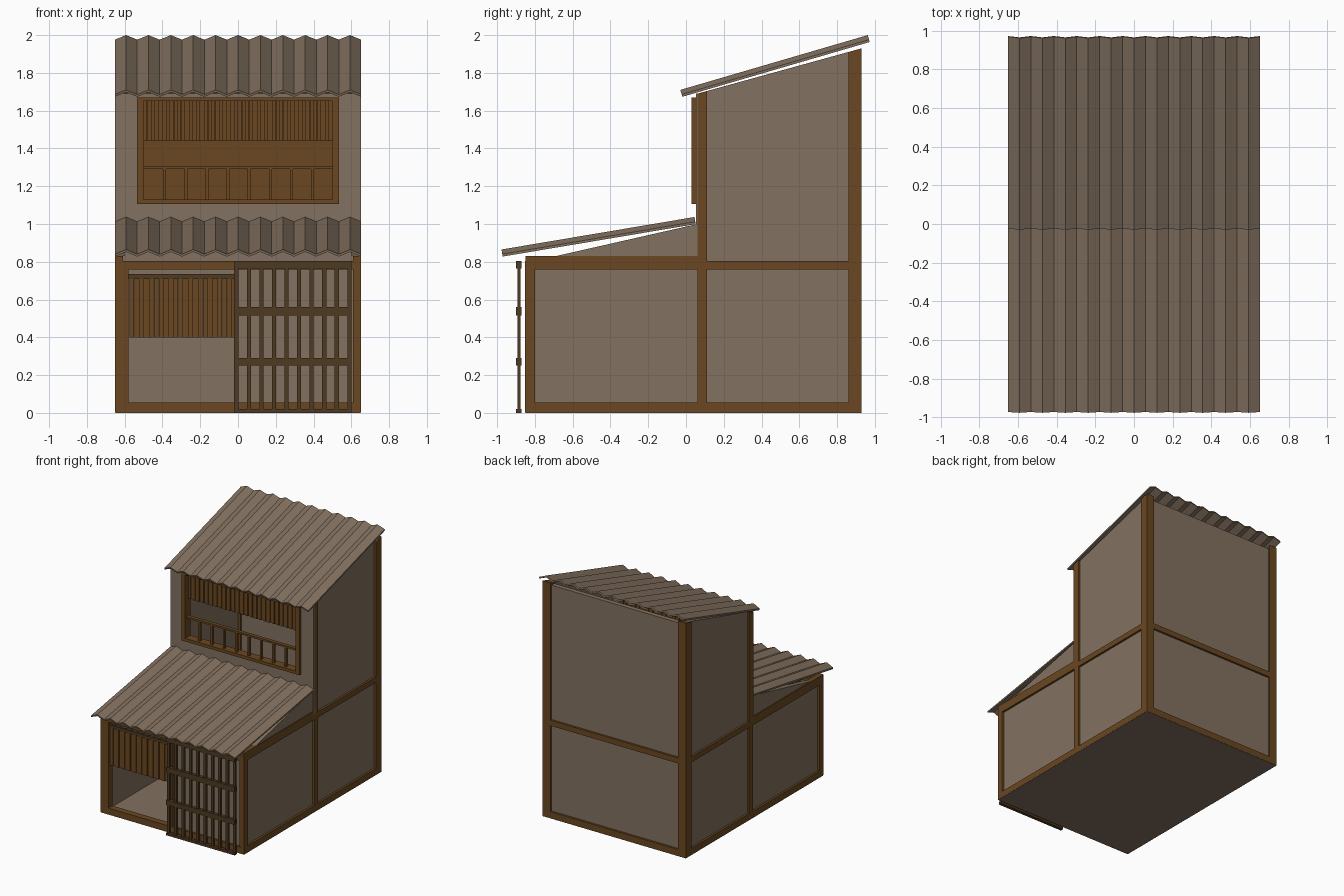
import bpy, bmesh, math

if "Cube" in bpy.data.objects:
    bpy.data.objects.remove(bpy.data.objects["Cube"])


def material(name, col):
    m = bpy.data.materials.new(name)
    m.diffuse_color = (*col, 1)
    m.use_nodes = True
    m.node_tree.nodes["Principled BSDF"].inputs["Base Color"].default_value = m.diffuse_color
    return m


PLASTER = material("taupe_plaster", (0.225, 0.165, 0.115))
WOOD = material("brown_wood", (0.142, 0.063, 0.015))
DARK = material("dark_wood", (0.078, 0.043, 0.015))


def finish(name, bm, mat):
    bmesh.ops.recalc_face_normals(bm, faces=bm.faces)
    me = bpy.data.meshes.new(name)
    bm.to_mesh(me)
    bm.free()
    me.materials.append(mat)
    ob = bpy.data.objects.new(name, me)
    bpy.context.scene.collection.objects.link(ob)
    return ob


def add_prism(bm, prof, x0, x1):
    """Side profile of (y, z) points extruded along x."""
    a = [bm.verts.new((x0, y, z)) for y, z in prof]
    b = [bm.verts.new((x1, y, z)) for y, z in prof]
    bm.faces.new(a)
    bm.faces.new(b[::-1])
    n = len(prof)
    for i in range(n):
        j = (i + 1) % n
        bm.faces.new((a[i], b[i], b[j], a[j]))


def rect(y0, y1, z0, z1):
    return [(y0, z0), (y1, z0), (y1, z1), (y0, z1)]


def boxes(name, mat, *dims):
    """Boxes given as x0, x1, y0, y1, z0, z1."""
    bm = bmesh.new()
    for x0, x1, y0, y1, z0, z1 in dims:
        add_prism(bm, rect(y0, y1, z0, z1), x0, x1)
    return finish(name, bm, mat)


def sides(name, mat, prof, xi, xo):
    """One profile on both side walls."""
    bm = bmesh.new()
    add_prism(bm, prof, xi, xo)
    add_prism(bm, prof, -xo, -xi)
    return finish(name, bm, mat)


def wall_top(y):
    return 1.69 + (y - 0.06) * 0.24 / 0.87


# floor slab
boxes("floor", PLASTER, (-0.649, 0.649, -0.849, 0.929, 0, 0.03))

# side frames
sides("front_post_side", WOOD, rect(-0.85, -0.80, 0.003, 0.83), 0.61, 0.65)
sides("middle_post", WOOD, [(0.06, 0.003), (0.11, 0.003), (0.11, wall_top(0.11)), (0.06, 1.69)], 0.61, 0.65)
sides("back_post", WOOD, [(0.86, 0.003), (0.93, 0.003), (0.93, 1.93), (0.86, wall_top(0.86))], 0.58, 0.65)
sides("sill_beam", WOOD, rect(-0.80, 0.86, 0.003, 0.055), 0.61, 0.65)
sides("front_side_beam", WOOD, rect(-0.80, 0.06, 0.76, 0.83), 0.61, 0.65)
sides("rear_side_beam", WOOD, rect(0.11, 0.86, 0.76, 0.805), 0.61, 0.65)

# side wall panels, set back from the frame
sides("front_side_panel", PLASTER, rect(-0.80, 0.09, 0.03, 0.79), 0.60, 0.633)
sides("rear_side_panel", PLASTER, [(0.09, 0.03), (0.88, 0.03), (0.88, wall_top(0.88)), (0.09, wall_top(0.09))], 0.60, 0.633)
sides("porch_gable", PLASTER, [(-0.69, 0.83), (0.06, 0.83), (0.06, 1.0)], 0.60, 0.643)

# back wall
boxes("back_panel", PLASTER, (-0.6, 0.6, 0.875, 0.913, 0.03, 1.905))
boxes("back_beams", WOOD, (-0.58, 0.58, 0.89, 0.93, 0.003, 0.055), (-0.58, 0.58, 0.89, 0.93, 0.76, 0.805))
boxes("inner_wood_lining", WOOD, (-0.6, 0.6, 0.867, 0.875, 1.05, 1.88))

# ground floor front
boxes("front_frame", WOOD,
      (-0.65, -0.58, -0.852, -0.80, 0.003, 0.805),
      (0.635, 0.65, -0.852, -0.80, 0.003, 0.805),
      (-0.58, 0.635, -0.852, -0.80, 0.003, 0.055),
      (-0.58, 0.635, -0.852, -0.80, 0.76, 0.805),
      (-0.02, 0.0, -0.852, -0.80, 0.055, 0.76))
boxes("front_panel", PLASTER, (0.0, 0.635, -0.835, -0.805, 0.055, 0.76))

# lattice door standing in front
bars = [(-0.02 + i * 0.0665, 0.002 + i * 0.0665, -0.893, -0.875, 0, 0.80) for i in range(10)]
rails = [(-0.022, 0.60, -0.90, -0.872, a, b)
         for a, b in ((0, 0.02), (0.25, 0.29), (0.515, 0.56), (0.765, 0.803))]
boxes("lattice_door", DARK, *bars, *rails)


# hanging slat blinds
def blind(name, x0, x1, y, z0, z1, n):
    p = (x1 - x0) / n
    slats = []
    for i in range(n):
        d = 0.008 * (i % 2)
        slats.append((x0 + i * p, x0 + (i + 0.97) * p, y + d, y + d + 0.01, z0, z1))
    boxes(name, WOOD, *slats)


blind("door_blind", -0.575, -0.005, -0.835, 0.40, 0.735, 22)
blind("window_blind", -0.50, 0.50, 0.07, 1.44, 1.65, 50)
boxes("door_blind_rod", DARK, (-0.58, -0.01, -0.842, -0.835, 0.71, 0.735))

# upper front wall around the window
boxes("upper_front_wall", PLASTER,
      (-0.65, -0.52, 0.052, 0.085, 0.805, 1.69), (0.52, 0.65, 0.052, 0.085, 0.805, 1.69),
      (-0.52, 0.52, 0.052, 0.085, 0.805, 1.12), (-0.52, 0.52, 0.052, 0.085, 1.66, 1.69))
boxes("window_frame", WOOD,
      (-0.535, -0.50, 0.03, 0.10, 1.105, 1.67), (0.50, 0.535, 0.03, 0.10, 1.105, 1.67),
      (-0.50, 0.50, 0.03, 0.10, 1.105, 1.13), (-0.50, 0.50, 0.03, 0.10, 1.65, 1.67))
balusters = [(-0.5 + i * 0.1118 - 0.008, -0.5 + i * 0.1118 + 0.008, 0.05, 0.07, 1.13, 1.295)
             for i in range(1, 9)]
boxes("window_railing", WOOD, (-0.5, 0.5, 0.045, 0.075, 1.29, 1.305), *balusters)


# corrugated roofs: zigzag sheet between two (y, z) ridge-line points
def roof(name, p0, p1, folds=22, half=0.652, amp=0.025, thick=0.013):
    ang = math.atan2(p1[1] - p0[1], p1[0] - p0[0])
    ny, nz = -math.sin(ang), math.cos(ang)
    bm = bmesh.new()
    rows = []
    for i in range(folds + 1):
        x = -half + 2 * half * i / folds
        d = amp * (1 - i % 2)
        rows.append([bm.verts.new((x, p[0] - ny * e, p[1] - nz * e))
                     for p, e in ((p0, d), (p1, d), (p1, d + thick), (p0, d + thick))])
    for a, b in zip(rows, rows[1:]):
        for k in range(4):
            m = (k + 1) % 4
            bm.faces.new((a[k], a[m], b[m], b[k]))
    bm.faces.new(rows[0])
    bm.faces.new(rows[-1][::-1])
    return finish(name, bm, PLASTER)


roof("upper_roof", (-0.03, 1.71), (0.962, 2.0))
roof("lower_roof", (-0.977, 0.865), (0.045, 1.037))
